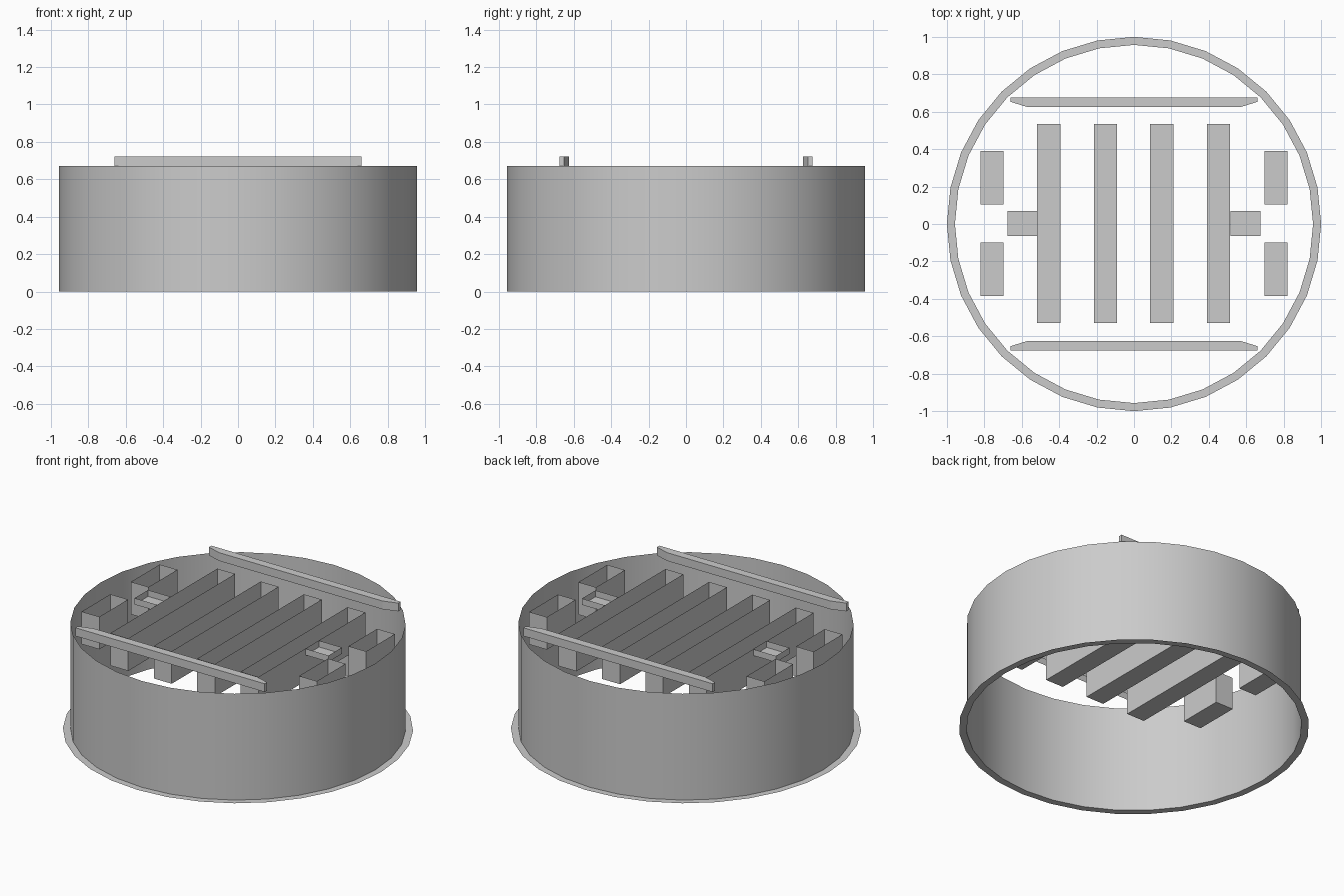
import bpy, bmesh
from math import sin, cos, pi

if "Cube" in bpy.data.objects:
    bpy.data.objects.remove(bpy.data.objects["Cube"])

RIM = 0.67    # top height of the drum
SIDES = 32


def add_mesh(name, verts, faces, smooth=False):
    me = bpy.data.meshes.new(name)
    me.from_pydata(verts, [], faces)
    me.update()
    ob = bpy.data.objects.new(name, me)
    bpy.context.collection.objects.link(ob)
    if smooth:
        for p in me.polygons:
            p.use_smooth = True
    return ob


def band(name, r1, z1, r2, z2, smooth=False):
    """Open strip of quads between two circles."""
    verts = [(r * sin(2 * pi * i / SIDES), r * cos(2 * pi * i / SIDES), z)
             for r, z in ((r1, z1), (r2, z2)) for i in range(SIDES)]
    faces = []
    for i in range(SIDES):
        j = (i + 1) % SIDES
        faces.append((j, i, SIDES + i, SIDES + j))
    return add_mesh(name, verts, faces, smooth)


def prism(name, outline, z_open, z_cap):
    """Walls from z_open to z_cap, closed only at z_cap."""
    n = len(outline)
    verts = [(x, y, z) for z in (z_open, z_cap) for x, y in outline]
    faces = [(i, (i + 1) % n, n + (i + 1) % n, n + i) for i in range(n)]
    faces.append(tuple(range(n, 2 * n)))
    ob = add_mesh(name, verts, faces)
    bm = bmesh.new()
    bm.from_mesh(ob.data)
    bmesh.ops.recalc_face_normals(bm, faces=bm.faces[:])
    # the cap faces away from the opening
    bm.faces.ensure_lookup_table()
    if bm.faces[-1].normal.z * (z_cap - z_open) < 0:
        bmesh.ops.reverse_faces(bm, faces=bm.faces[:])
    bm.to_mesh(ob.data)
    bm.free()
    return ob


def tray(name, cx, cy, w, d, floor):
    x, y = w / 2, d / 2
    return prism(name, [(cx - x, cy - y), (cx + x, cy - y),
                        (cx + x, cy + y), (cx - x, cy + y)], RIM, floor)


# Drum wall and flat flange at its foot
band("drum_wall", 0.957, 0, 0.957, RIM, smooth=True)
band("base_flange", 1.0, 0, 0.957, 0)

# Long open channels
for i, x in enumerate((-0.456, -0.153, 0.148, 0.452)):
    tray(f"long_channel_{i + 1}", x, 0.002, 0.124, 1.064, 0.465)

# Short channels and shallow notches on both sides
for side, s in (("left", -1), ("right", 1)):
    for end, y in (("front", -0.243), ("back", 0.248)):
        tray(f"short_channel_{side}_{end}", s * 0.758, y, 0.123, 0.286, 0.465)
    tray(f"shallow_notch_{side}", s * 0.596, 0.003, 0.16, 0.134, 0.63)

# Raised crossbars with chamfered inner ends
for end, s in (("front", -1), ("back", 1)):
    outline = [(-0.66, s * 0.677), (0.66, s * 0.677), (0.66, s * 0.653),
               (0.57, s * 0.625), (-0.57, s * 0.625), (-0.66, s * 0.653)]
    prism(f"crossbar_{end}", outline, RIM, 0.722)
